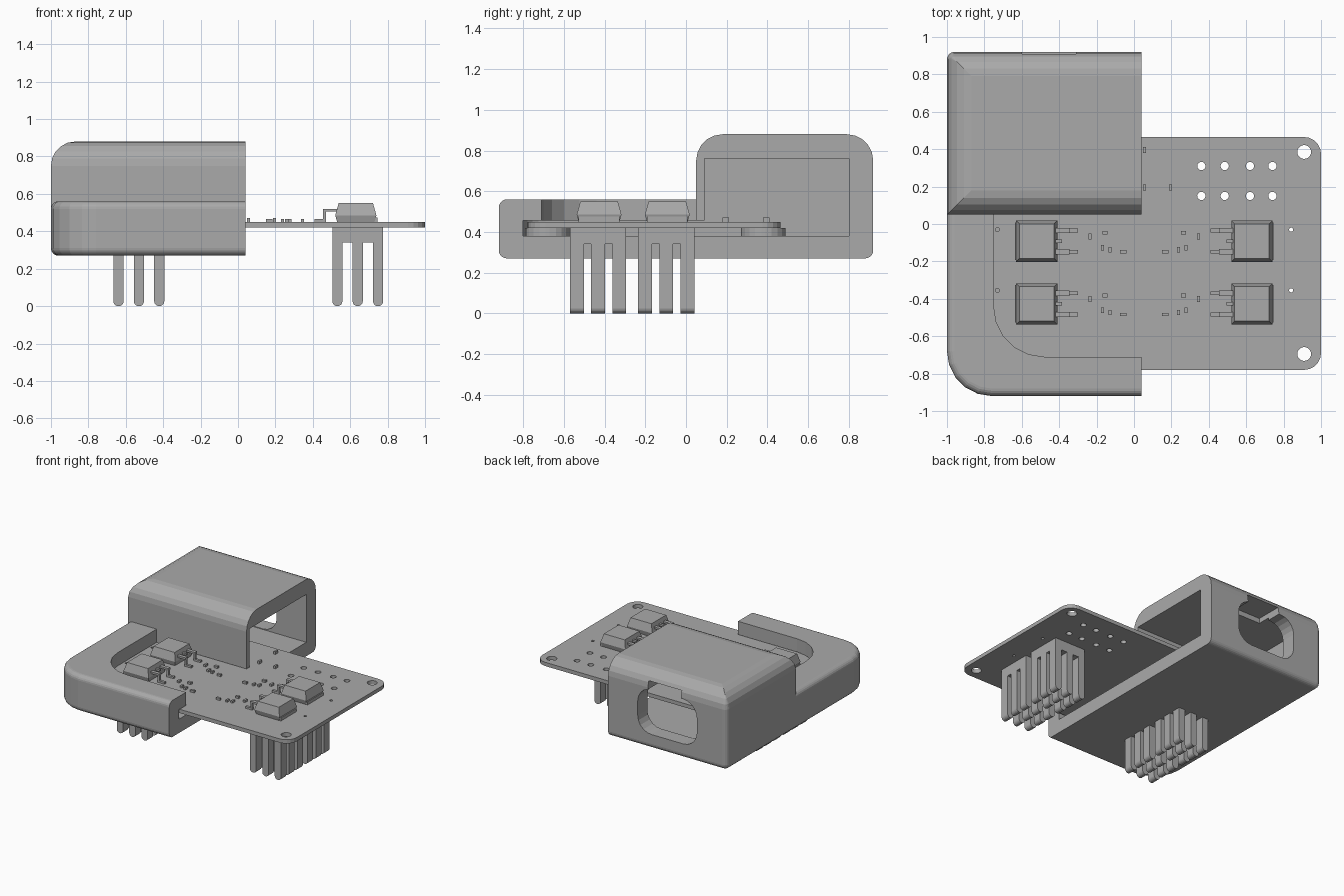
import bpy, bmesh
from math import sin, cos, pi

if "Cube" in bpy.data.objects:
    bpy.data.objects.remove(bpy.data.objects["Cube"], do_unlink=True)

grey = bpy.data.materials.new("plain grey")
grey.use_nodes = True
COLOUR = (0.4, 0.4, 0.4, 1)
grey.diffuse_color = COLOUR
grey.node_tree.nodes["Principled BSDF"].inputs["Base Color"].default_value = COLOUR

SEG = 5        # facets per rounded corner
MID = 0.055    # mirror line of the circuit board


def slab(name, xs, ys, levels, radii=0, axis="z"):
    """Loft a rounded rectangle through (height, inset) levels."""
    if not isinstance(radii, tuple):
        radii = (radii,) * 4
    bm = bmesh.new()
    rings = []
    for h, inset in levels:
        ring = []
        for k, (i, j) in enumerate(((0, 0), (1, 0), (1, 1), (0, 1))):
            r = max(radii[k] - inset, 0)
            cx = xs[i] + (inset + r) * (1 - 2 * i)
            cy = ys[j] + (inset + r) * (1 - 2 * j)
            n = SEG if radii[k] > 0 else 0
            for s in range(n + 1):
                a = pi + (k + s / max(n, 1)) * pi / 2
                u, v = cx + r * cos(a), cy + r * sin(a)
                ring.append(bm.verts.new((u, v, h) if axis == "z" else (u, h, v)))
        rings.append(ring)
    for low, high in zip(rings, rings[1:]):
        for a in range(len(low)):
            b = (a + 1) % len(low)
            bm.faces.new((low[a], low[b], high[b], high[a]))
    bm.faces.new(rings[0])
    bm.faces.new(rings[-1])
    bmesh.ops.remove_doubles(bm, verts=bm.verts[:], dist=0.00002)
    bmesh.ops.recalc_face_normals(bm, faces=bm.faces[:])
    mesh = bpy.data.meshes.new(name)
    bm.to_mesh(mesh)
    bm.free()
    mesh.materials.append(grey)
    obj = bpy.data.objects.new(name, mesh)
    bpy.context.collection.objects.link(obj)
    return obj


def box(name, xs, ys, zs):
    xs = sorted(xs)
    return slab(name, xs, ys, [(zs[0], 0), (zs[1], 0)])


def rounding(z, r, top):
    """Levels of a quarter-round edge ending at height z."""
    steps = [i / SEG * pi / 2 for i in range(SEG + 1)]
    if top:
        return [(z - r + r * sin(t), r - r * cos(t)) for t in steps]
    return [(z + r - r * sin(t), r - r * cos(t)) for t in reversed(steps)]


def join(name, objs):
    with bpy.context.temp_override(active_object=objs[0], object=objs[0],
                                   selected_objects=objs,
                                   selected_editable_objects=objs):
        bpy.ops.object.join()
    objs[0].name = name
    return objs[0]


def combine(obj, other, operation="DIFFERENCE"):
    mod = obj.modifiers.new("combine", "BOOLEAN")
    mod.operation = operation
    mod.solver = "EXACT"
    mod.object = other
    with bpy.context.temp_override(object=obj, active_object=obj):
        bpy.ops.object.modifier_apply(modifier=mod.name)
    bpy.data.objects.remove(other, do_unlink=True)


def mirrored(side, *ds):
    return sorted(MID + side * d for d in ds)


# Case: low tray with a rounded rim, plus a tall housing at the back
case = slab("case", (-1, 0.3), (-0.92, 0.92),
            rounding(0.27, 0.04, False) + rounding(0.56, 0.04, True),
            (0.24, 0, 0, 0.04))
combine(case, slab("rim_cutter", (-0.75, 0.6), (-0.71, 0.3),
                   [(0.42, 0), (0.7, 0)], (0.27, 0, 0, 0)))
housing = slab("housing", (-1, 0.3), (0.05, 0.92),
               [(0.35, 0)] + rounding(0.88, 0.13, True), (0, 0, 0, 0.04))
combine(case, housing, "UNION")
combine(case, box("cavity_cutter", (-0.9, 0.6), (0.09, 0.8), (0.38, 0.76)))
combine(case, slab("slot_cutter", (-0.9, 0.6), (-0.8, 0.2),
                   [(0.38, 0), (0.455, 0)], (0.11, 0, 0, 0)))
combine(case, box("end_cutter", (0.04, 0.9), (-1.2, 1.2), (0.1, 1.1)))

# Connector window and notch in the back wall
combine(case, slab("window_cutter", (-0.74, -0.22), (0.385, 0.74),
                   [(0.7, 0), (1.1, 0)], 0.12, "y"))
combine(case, box("notch_cutter", (-0.6, -0.31), (0.7, 1.1), (0.65, 0.8)))

# Standoffs under the hidden board corners
for i, y in enumerate((0.38, -0.68)):
    slab(f"standoff_{i}", (-0.9, -0.7), (y - 0.11, y + 0.11),
         [(0.37, 0), (0.42, 0)], 0.1)

# Circuit board with drilled holes
board = slab("circuit_board", (-0.89, 1), (-0.78, 0.465),
             [(0.42, 0), (0.45, 0)], 0.09)
holes = [(x, y, 0.022) for x in (0.36, 0.485, 0.62, 0.74) for y in (0.15, 0.31)]
for side in (-1, 1):
    x = MID + side * 0.855
    holes += [(x, 0.385, 0.037), (x, -0.695, 0.037)]
    x = MID + side * 0.785
    holes += [(x, -0.03, 0.011), (x, -0.355, 0.011)]
drills = [slab("drill", (x - r, x + r), (y - r, y + r), [(0.3, 0), (0.6, 0)], r)
          for x, y, r in holes]
combine(board, join("drills", drills))

# Two mirrored columns of two power circuits
for side, hand in ((1, "left"), (-1, "right")):
    for row, yc in enumerate((-0.092, -0.427)):
        tag = f"{hand}_{row}"

        # Package body, pin-one mark and metal tab
        slab("package_" + tag, mirrored(side, 0.465, 0.685), (yc - 0.11, yc + 0.11),
             [(0.45, 0.01), (0.485, 0), (0.55, 0.018)])
        box("tab_" + tag, mirrored(side, 0.6, 0.69), (yc - 0.1, yc + 0.1), (0.448, 0.475))

        # Bent leads and the short middle stub
        leads = [box("stub", mirrored(side, 0.44, 0.48), (yc - 0.01, yc + 0.01),
                     (0.505, 0.52))]
        for dy in (-0.057, 0.057):
            for near, far, low, high, w in ((0.40, 0.48, 0.505, 0.52, 0.014),
                                            (0.40, 0.415, 0.45, 0.52, 0.01),
                                            (0.355, 0.415, 0.45, 0.465, 0.01)):
                leads.append(box("lead", mirrored(side, near, far),
                                 (yc + dy - w, yc + dy + w), (low, high)))
        join("leads_" + tag, leads)

        # Small surface parts beside each package
        chips = []
        for d, dy, w, h in ((0.29, 0.025, 0.009, 0.016), (0.21, 0.045, 0.014, 0.01),
                            (0.223, -0.035, 0.008, 0.015), (0.183, -0.046, 0.008, 0.014),
                            (0.113, -0.057, 0.017, 0.009)):
            chips.append(box("chip", mirrored(side, d - w, d + w),
                             (yc + dy - h, yc + dy + h), (0.449, 0.467)))
        join("chips_" + tag, chips)

        # Heat sink: base plate with a grid of round-ended pins
        hx, hy = MID + side * 0.585, yc - 0.005
        sink = [box("base", (hx - 0.136, hx + 0.136), (hy - 0.138, hy + 0.138),
                    (0.34, 0.42))]
        for i in (-1, 0, 1):
            for j in (-1, 0, 1):
                x, y = hx + i * 0.109, hy + j * 0.104
                sink.append(slab("pin", (x - 0.027, x + 0.027), (0, 0.36),
                                 [(y - 0.034, 0), (y + 0.034, 0)],
                                 (0.026, 0.026, 0, 0), "y"))
        join("heat_sink_" + tag, sink)

# Loose parts near the housing
for i, (x, y) in enumerate(((0.055, 0.395), (0.055, 0.195), (0.195, 0.195))):
    box(f"small_part_{i}", (x - 0.008, x + 0.008), (y - 0.016, y + 0.016), (0.449, 0.472))
